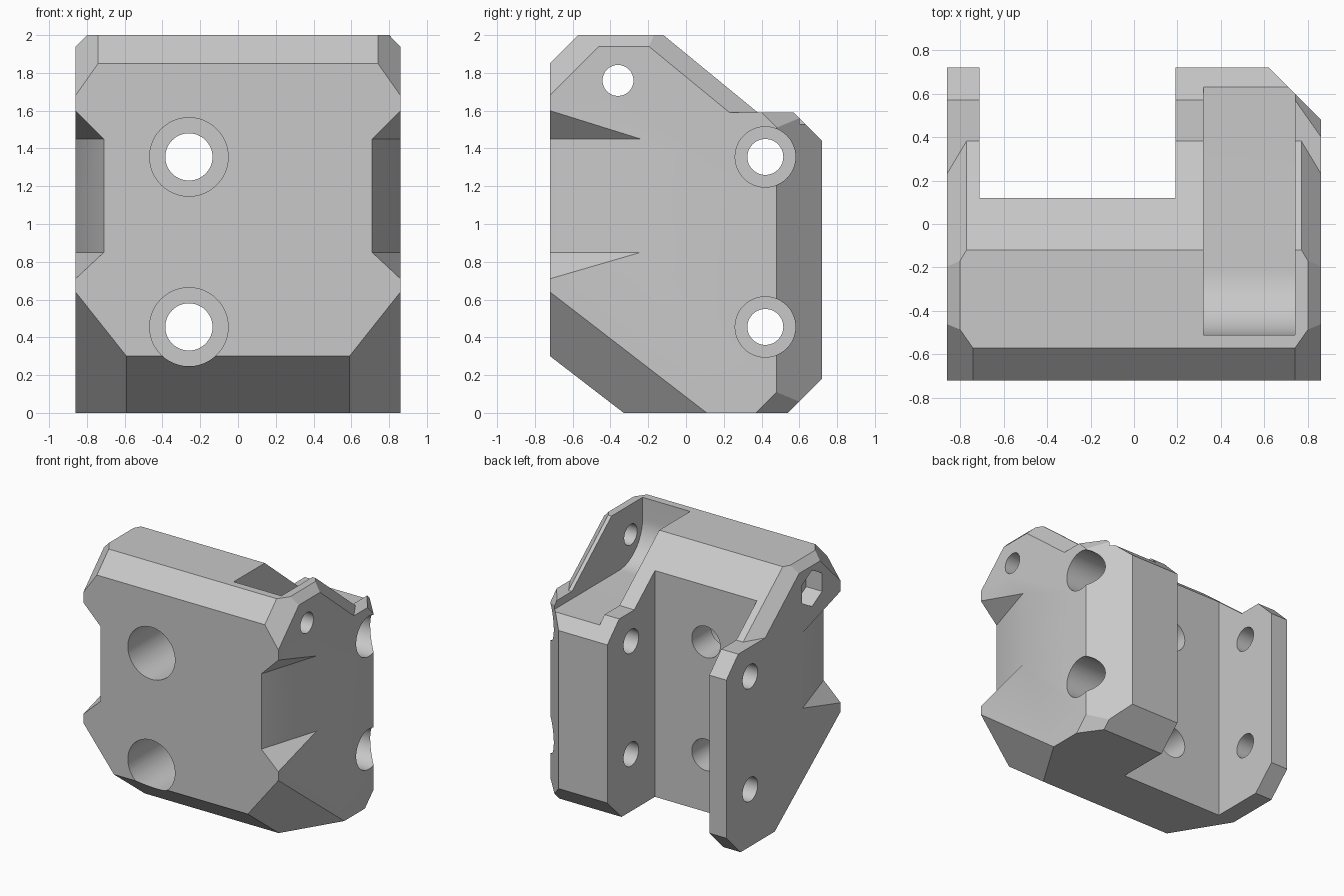
import bpy, bmesh, math
from mathutils import Matrix, Vector

old = bpy.data.objects.get("Cube")
if old:
    bpy.data.objects.remove(old, do_unlink=True)

grey = bpy.data.materials.new("light grey")
grey.use_nodes = True
colour = (0.58, 0.58, 0.58, 1)
grey.diffuse_color = colour
grey.node_tree.nodes["Principled BSDF"].inputs["Base Color"].default_value = colour


def finish(bm, name):
    bmesh.ops.recalc_face_normals(bm, faces=bm.faces)
    mesh = bpy.data.meshes.new(name)
    bm.to_mesh(mesh)
    bm.free()
    mesh.materials.append(grey)
    ob = bpy.data.objects.new(name, mesh)
    bpy.context.collection.objects.link(ob)
    return ob


def box(name, lo, hi, planes=()):
    """Box trimmed to the inside of each plane (normal, distance)."""
    lo, hi = Vector(lo), Vector(hi)
    bm = bmesh.new()
    bmesh.ops.create_cube(bm, size=1, matrix=Matrix.Translation((lo + hi) / 2)
                          @ Matrix.Diagonal((*(hi - lo), 1)))
    for normal, d in planes:
        n = Vector(normal)
        cut = bmesh.ops.bisect_plane(
            bm, geom=bm.verts[:] + bm.edges[:] + bm.faces[:], dist=1e-5,
            plane_co=n * d / n.length_squared, plane_no=n, clear_outer=True)
        edges = [e for e in cut["geom_cut"] if isinstance(e, bmesh.types.BMEdge)]
        if edges:
            bmesh.ops.edgenet_fill(bm, edges=edges)
    return finish(bm, name)


def bore(name, start, end, radius, sides=48):
    start, end = Vector(start), Vector(end)
    axis = end - start
    bm = bmesh.new()
    bmesh.ops.create_cone(
        bm, cap_ends=True, segments=sides, radius1=radius, radius2=radius, depth=axis.length,
        matrix=Matrix.Translation((start + end) / 2)
        @ axis.to_track_quat('Z', 'Y').to_matrix().to_4x4())
    return finish(bm, name)


def hull(name, points):
    bm = bmesh.new()
    for p in points:
        bm.verts.new(p)
    bmesh.ops.convex_hull(bm, input=bm.verts)
    return finish(bm, name)


def prism(name, profile, x0, x1):
    """Extrude a (y, z) profile along x."""
    bm = bmesh.new()
    face = bm.faces.new([bm.verts.new((x0, y, z)) for y, z in profile])
    new = bmesh.ops.extrude_face_region(bm, geom=[face])["geom"]
    bmesh.ops.translate(bm, vec=(x1 - x0, 0, 0),
                        verts=[v for v in new if isinstance(v, bmesh.types.BMVert)])
    return finish(bm, name)


# Chamfered body block
planes = [
    ((0, -0.77, -1), 0.254),       # lower front chamfer
    ((0, -1, 1), 2.57),            # upper front chamfer
    ((0, 1, -1), 0.54),            # lower rear chamfer
    ((0, 1, 1), 2.16),             # upper rear chamfer
    ((1, 1, 0), 1.34),             # rear vertical chamfer
    ((1.417, 1, -1), 1.589),       # rear corner facets
    ((1.417, 1, 1), 3.209),
]
for s in (-1, 1):
    planes += [
        ((s * 1.259, -0.771, -1), 0.998),   # lower front corners
        ((s * 1.417, -1, 1), 3.619),        # upper front corners
        ((s, 0, 1), 2.8),                   # roof edges
    ]
body = box("mount_body", (-0.86, -0.72, 0), (0.86, 0.72, 2), planes)

# Sloping back of the roof, with its side facets
ledge = 1.59
big_lo, big_hi = (-1.5, -1.5, ledge), (1.5, 1.5, 2.5)
cutters = [box("roof_slope_cutter", big_lo, big_hi, [((0, -0.41, -0.5), -0.951)])]
for s in (-1, 1):
    cutters.append(box("roof_facet_cutter", big_lo, big_hi,
                       [((-s * 0.683, -0.41, -0.5), -1.477)]))

# Tapered side notches at the front
for s in (-1, 1):
    p, q = (s * 0.56, -1.2), (s * 1.01, 0.24)
    corner = (s * 1.01, -1.2)
    cutters.append(hull("notch_cutter", [
        (*p, 0.85), (*p, 1.45), (*q, 0.85), (*q, 1.45),
        (*corner, 0.43), (*corner, 1.9)]))

# Rear channel
cutters.append(box("channel_cutter", (-0.71, 0.12, -0.5), (0.19, 1.5, 2.5)))

# Roof slot with a rounded front end
arc = [(-0.21 - 0.3 * math.sin(a), 1.83 - 0.3 * math.cos(a))
       for a in (math.pi / 2 * i / 16 for i in range(17))]
cutters.append(prism("roof_slot_cutter",
                     [(1, 1.53)] + arc + [(-0.51, 2.3), (1, 2.3)], 0.32, 0.74))

# Counterbored bolt holes through the front and the side
for z in (0.455, 1.355):
    cutters += [
        bore("front_hole_cutter", (-0.26, -1, z), (-0.26, 0.5, z), 0.125),
        bore("front_counterbore_cutter", (-0.26, -1, z), (-0.26, -0.12, z), 0.208),
        bore("side_hole_cutter", (-1, 0.42, z), (1, 0.42, z), 0.095),
        bore("side_counterbore_cutter", (0.5, 0.42, z), (1, 0.42, z), 0.16),
    ]

# Cross pin hole with a hexagonal nut pocket
cutters += [
    bore("pin_hole_cutter", (-1, -0.36, 1.76), (1, -0.36, 1.76), 0.082, 32),
    bore("nut_pocket_cutter", (-1, -0.36, 1.76), (-0.72, -0.36, 1.76), 0.145, 6),
]

# Carve the body
bpy.ops.object.select_all(action='DESELECT')
body.select_set(True)
bpy.context.view_layer.objects.active = body
for cutter in cutters:
    cutter.hide_render = True
    mod = body.modifiers.new("cut", 'BOOLEAN')
    mod.operation = 'DIFFERENCE'
    mod.solver = 'EXACT'
    mod.object = cutter
    bpy.ops.object.modifier_apply(modifier=mod.name)
    bpy.data.objects.remove(cutter, do_unlink=True)

bpy.ops.object.shade_smooth_by_angle(angle=math.radians(20))
